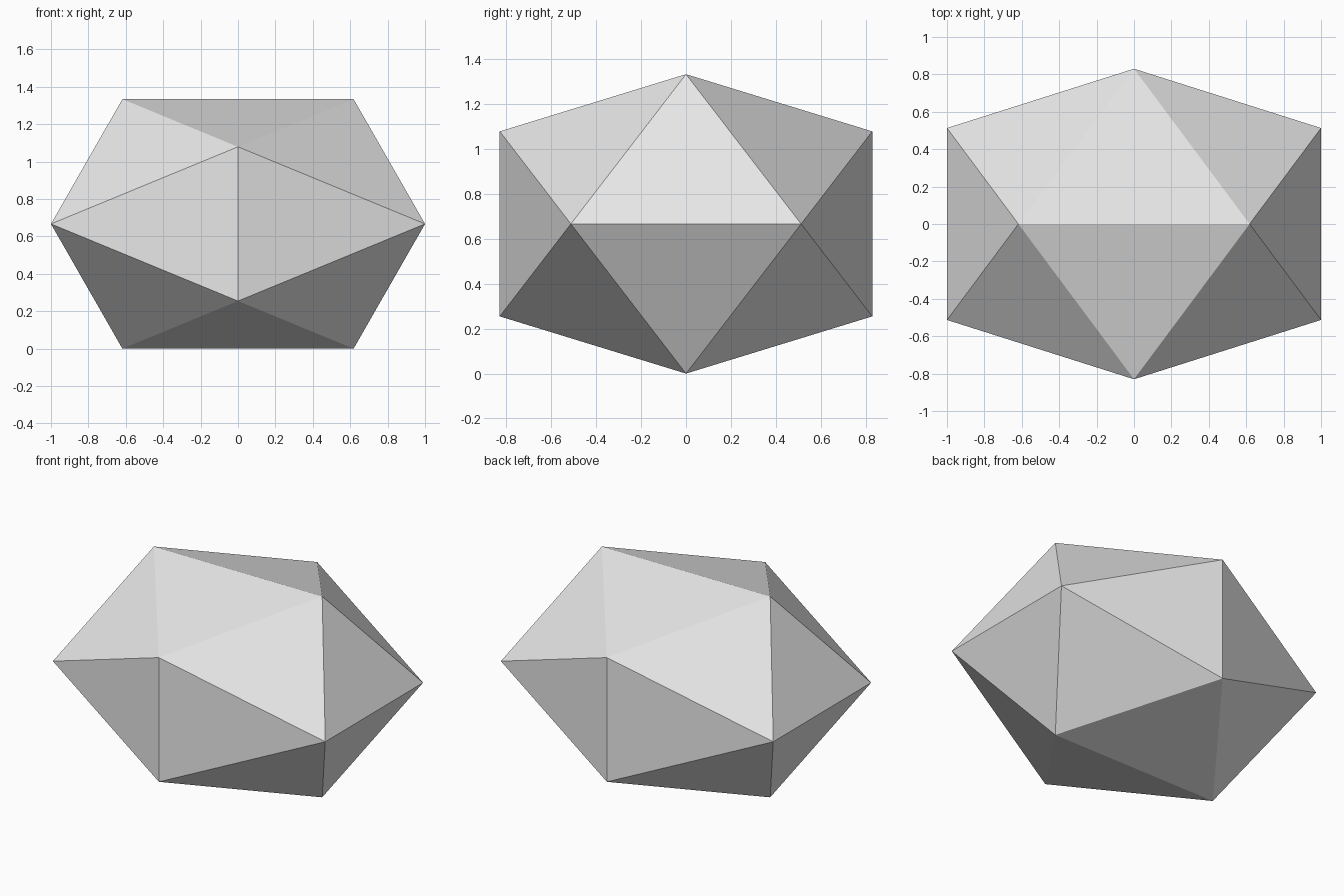
import bpy, bmesh, math
from mathutils import Vector

if "Cube" in bpy.data.objects:
    bpy.data.objects.remove(bpy.data.objects["Cube"])

# Stretched icosahedron: three golden rectangles, hulled and scaled
g = (math.sqrt(5) - 1) / 2
scale = Vector((1.0, 0.83, 0.667))

bm = bmesh.new()
for a in (-1, 1):
    for b in (-1, 1):
        for p in ((a * g, 0, b), (a, b * g, 0), (0, a, b * g)):
            bm.verts.new((p[0] * scale.x, p[1] * scale.y, (p[2] + 1) * scale.z))
bmesh.ops.convex_hull(bm, input=bm.verts)
bmesh.ops.recalc_face_normals(bm, faces=bm.faces)

mesh = bpy.data.meshes.new("faceted_stone")
bm.to_mesh(mesh)
bm.free()

# Plain light grey
grey = bpy.data.materials.new("light_grey")
grey.diffuse_color = (0.8, 0.8, 0.8, 1)
grey.use_nodes = True
grey.node_tree.nodes["Principled BSDF"].inputs["Base Color"].default_value = grey.diffuse_color
mesh.materials.append(grey)

stone = bpy.data.objects.new("faceted_stone", mesh)
bpy.context.collection.objects.link(stone)
